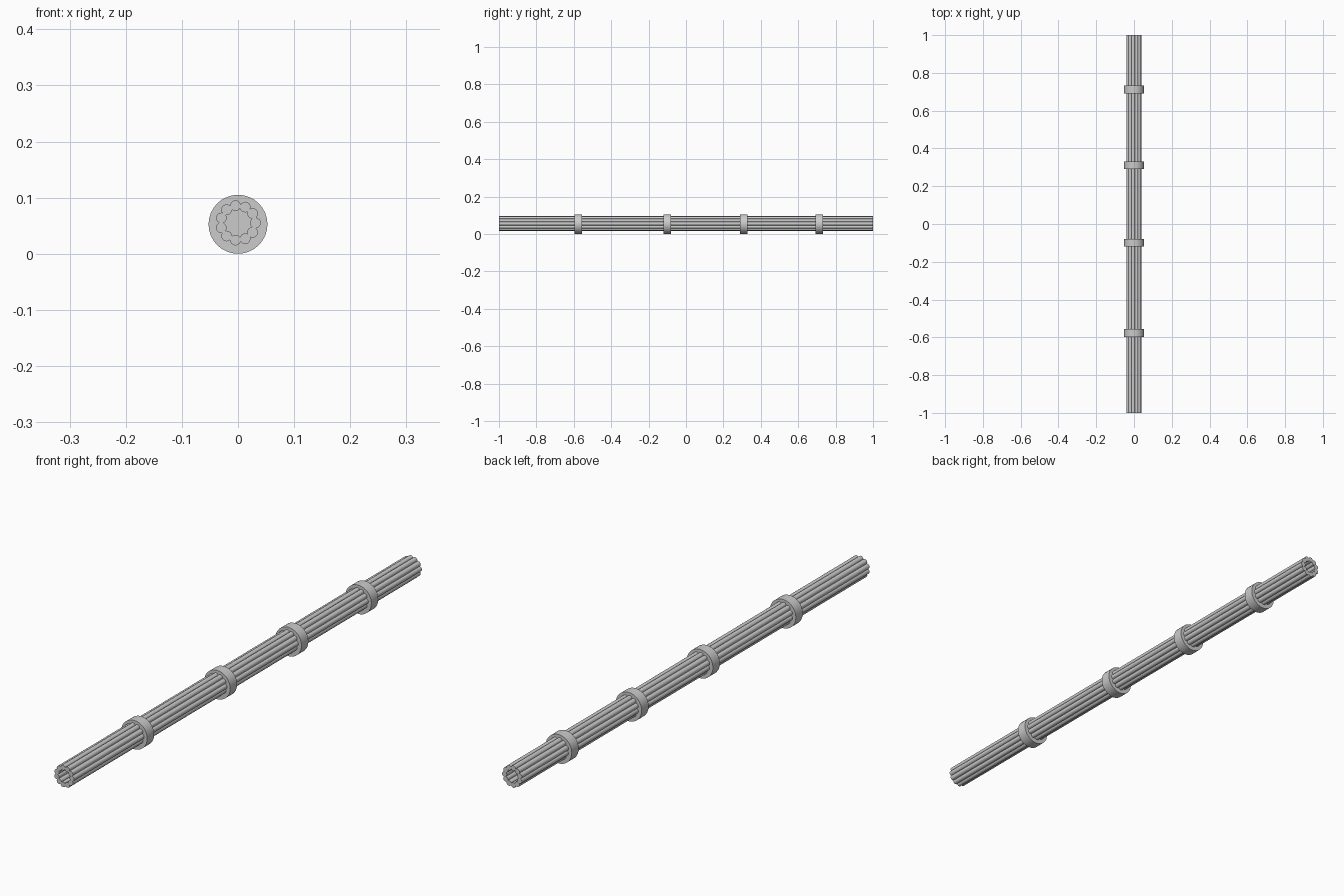
import bpy, math

if "Cube" in bpy.data.objects:
    bpy.data.objects.remove(bpy.data.objects["Cube"])

RODS = 11
RING_R, ROD_R = 0.031, 0.0095
BUNDLE_Z, BAND_R = 0.055, 0.0525
BANDS = (-0.577, -0.10, 0.31, 0.712)


def cylinder_y(name, x, y, z, radius, length, sides):
    bpy.ops.mesh.primitive_cylinder_add(vertices=sides, radius=radius, depth=length,
                                        location=(x, y, z), rotation=(math.pi / 2, 0, 0))
    ob = bpy.context.object
    ob.name = name
    bpy.ops.object.shade_smooth_by_angle(angle=math.radians(40))
    return ob


# Ring of long rods leaving a hollow core
for i in range(RODS):
    a = math.pi / 2 + math.pi / RODS * 0.5 + 2 * math.pi * i / RODS
    cylinder_y(f"rod_{i + 1}", RING_R * math.cos(a), 0,
               BUNDLE_Z + RING_R * math.sin(a), ROD_R, 2.0, 16)

# Solid bands tying the rods together
for i, y in enumerate(BANDS):
    cylinder_y(f"band_{i + 1}", 0, y, BAND_R, BAND_R, 0.04, 32)
